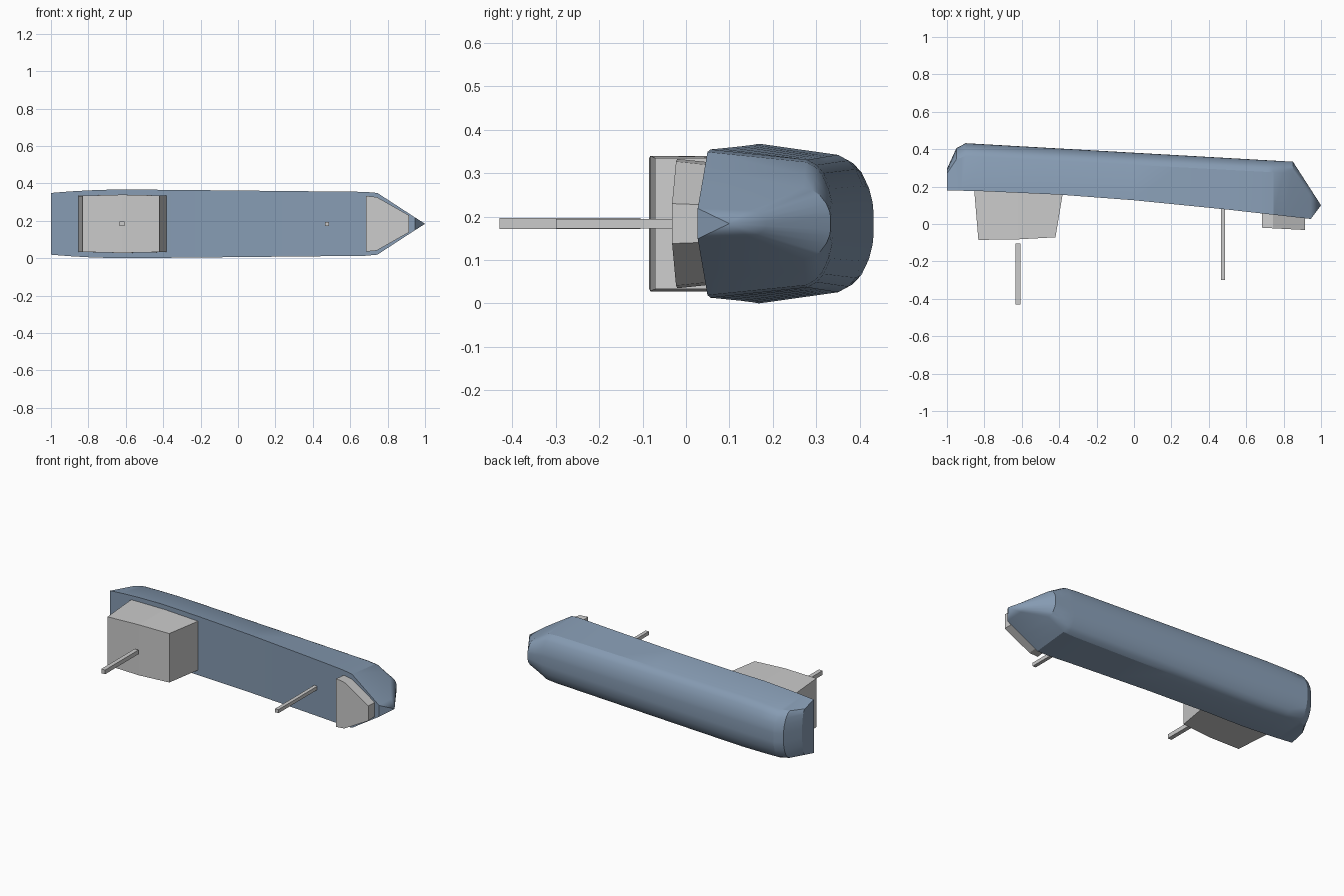
import bpy, bmesh
from math import radians

if "Cube" in bpy.data.objects:
    bpy.data.objects.remove(bpy.data.objects["Cube"])

ZC = 0.184  # centreline height; the ship lies on its side, deck towards -y


def lerp(table, x):
    for (x0, v0), (x1, v1) in zip(table, table[1:]):
        if x <= x1:
            return v0 + (v1 - v0) * (x - x0) / (x1 - x0)
    return table[-1][1]


def loft(name, rings, tip=None):
    """Skin a list of equal closed rings, capping the ends (or fanning to a tip)."""
    bm = bmesh.new()
    vr = [[bm.verts.new(p) for p in r] for r in rings]
    n = len(vr[0])
    for a, b in zip(vr, vr[1:]):
        for i in range(n):
            j = (i + 1) % n
            bm.faces.new((a[i], a[j], b[j], b[i]))
    bm.faces.new(vr[0])
    if tip:
        t = bm.verts.new(tip)
        for i in range(n):
            bm.faces.new((vr[-1][i], vr[-1][(i + 1) % n], t))
    else:
        bm.faces.new(vr[-1])
    bmesh.ops.recalc_face_normals(bm, faces=bm.faces)
    me = bpy.data.meshes.new(name)
    bm.to_mesh(me)
    bm.free()
    ob = bpy.data.objects.new(name, me)
    bpy.context.collection.objects.link(ob)
    return ob


def box(name, x, y0, y1, s):
    ring = lambda y: [(x + i * s / 2, y, ZC + k * s / 2)
                      for i, k in ((-1, -1), (1, -1), (1, 1), (-1, 1))]
    return loft(name, [ring(y0), ring(y1)])


# Hull lines: deck sheer, keel, half beam and bilge depth along the length
deck = [(-1, .18), (-.8, .175), (-.4, .157), (0, .127), (.5, .077), (.945, .027)]
keel = [(-1, .295), (-.95, .405), (-.9, .432), (.85, .333), (.945, .185)]
beam = [(-1, .165), (-.85, .177), (-.65, .184), (-.3, .181), (.68, .171),
        (.745, .165), (.945, .035)]
bilge = [(-1, .025), (-.95, .06), (-.9, .068), (.85, .062), (.945, .04)]
section = [(1, .86), (.66, .79), (.4, .68), (.15, .47), (.03, .28), (0, .16)]

rings = []
for x in (-1, -.95, -.925, -.9, -.8, -.65, -.5, -.4, -.2, 0, .25, .5, .68,
          .715, .745, .8, .85, .945):
    w, yk, d = lerp(beam, x), lerp(keel, x), lerp(bilge, x)
    half = [(lerp(deck, x), w)] + [(yk - d * a, w * b) for a, b in section]
    rings.append([(x, y, ZC + z) for y, z in half] +
                 [(x, y, ZC - z) for y, z in reversed(half)])
hull = loft("hull", rings, tip=(1, .10, ZC))

mat = bpy.data.materials.new("hull_blue")
mat.diffuse_color = (.24, .33, .45, 1)
mat.use_nodes = True
mat.node_tree.nodes["Principled BSDF"].inputs["Base Color"].default_value = mat.diffuse_color
hull.data.materials.append(mat)
bpy.context.view_layer.objects.active = hull
hull.select_set(True)
bpy.ops.object.shade_smooth_by_angle(angle=radians(22))
hull.select_set(False)

# Deckhouse: (base x, base y, top x, top y, half width) per station
house = [(-.855, .19, -.832, -.085, .150), (-.62, .185, -.62, -.082, .156),
         (-.38, .17, -.42, -.071, .151)]
loft("deckhouse", [[(bx, by, ZC - w), (tx, ty, ZC - w), (tx, ty, ZC + w), (bx, by, ZC + w)]
                   for bx, by, tx, ty, w in house])

# Forecastle: raised wedge narrowing to the bow
fore = [(.685, -.02, .149), (.742, -.023, .143), (.913, -.032, .046)]
loft("forecastle", [[(x, .065 - (x - .685) * .1, ZC - w * .94), (x, y, ZC - w),
                     (x, y, ZC + w), (x, .065 - (x - .685) * .1, ZC + w * .94)]
                    for x, y, w in fore])

# Masts
box("main_mast", -.62, -.43, -.105, .026)
box("fore_mast", .475, -.30, .095, .022)
